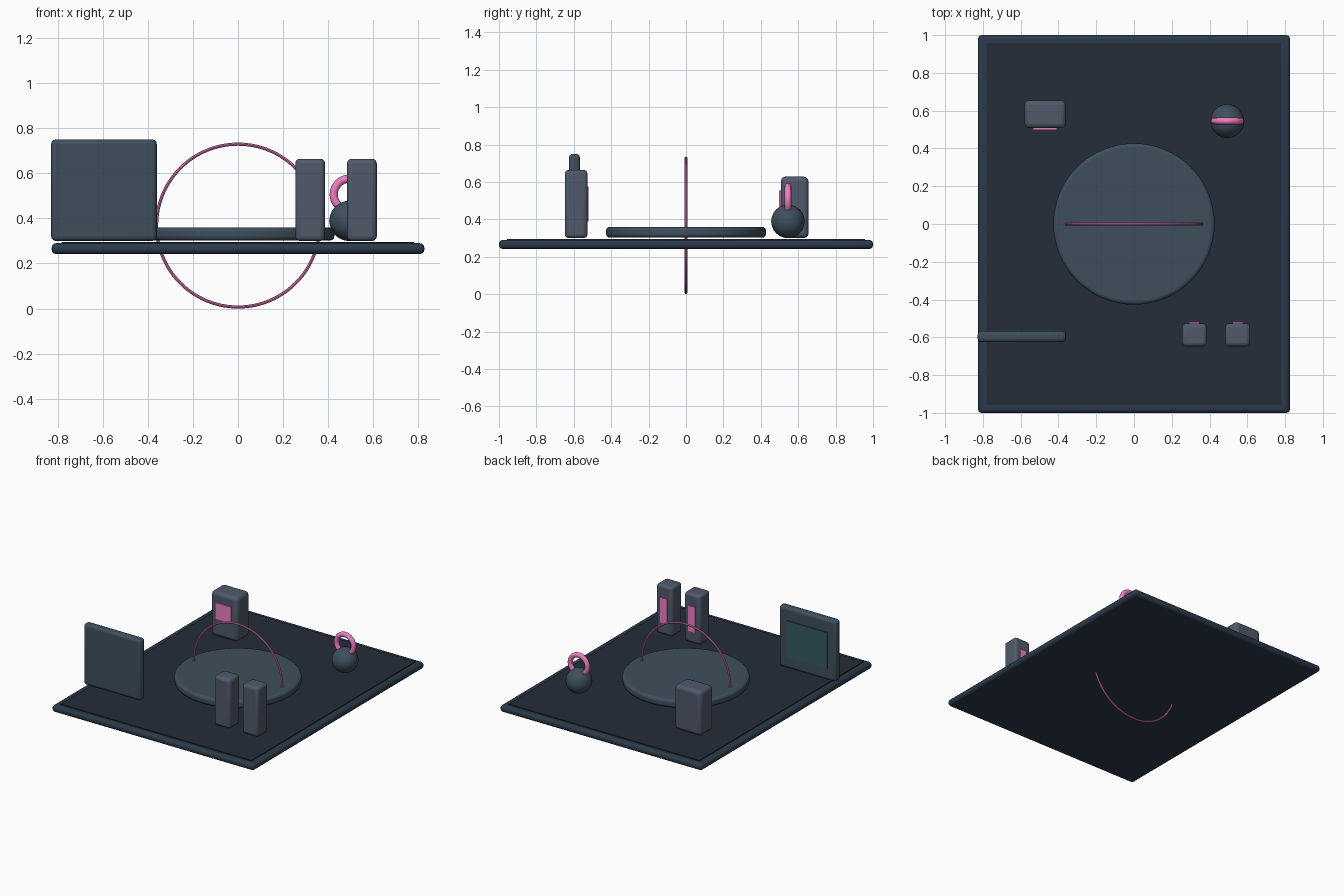
import bpy
import math

if "Cube" in bpy.data.objects:
    bpy.data.objects.remove(bpy.data.objects["Cube"])


def mat(name, hexcol):
    m = bpy.data.materials.new(name)
    srgb = [int(hexcol[i:i + 2], 16) / 255 for i in (0, 2, 4)]
    m.diffuse_color = [((c + 0.055) / 1.055) ** 2.4 for c in srgb] + [1]
    m.use_nodes = True
    m.node_tree.nodes["Principled BSDF"].inputs["Base Color"].default_value = m.diffuse_color
    return m


NAVY = mat("navy", "2B3A4A")
INK = mat("ink", "252D39")
SLATE = mat("slate", "3E4F5D")
GREY = mat("grey", "505A6B")
PINK = mat("pink", "F07FC3")
TEAL = mat("teal", "365961")


def finish(name, material, bevel=0.0):
    o = bpy.context.object
    o.name = name
    o.data.materials.append(material)
    if bevel:
        b = o.modifiers.new("rounded_edges", 'BEVEL')
        b.width = bevel
        b.segments = 3
        b.limit_method = 'ANGLE'
    bpy.ops.object.shade_smooth_by_angle(angle=math.radians(35))
    return o


def box(name, x, y, z, material, bevel=0.0):
    """Box from (min, max) pairs on each axis."""
    loc = [(a + b) / 2 for a, b in (x, y, z)]
    bpy.ops.mesh.primitive_cube_add(size=1, location=loc)
    o = bpy.context.object
    o.scale = [b - a for a, b in (x, y, z)]
    bpy.ops.object.transform_apply(location=False, rotation=False, scale=True)
    return finish(name, material, bevel)


def ring(name, loc, major, minor, segs, sides):
    """Upright ring facing the front."""
    bpy.ops.mesh.primitive_torus_add(
        location=loc, rotation=(math.pi / 2, 0, 0), major_radius=major,
        minor_radius=minor, major_segments=segs, minor_segments=sides)
    return finish(name, PINK)


# Floor slab with inset mat
box("floor_slab", (-0.826, 0.826), (-1, 1), (0.242, 0.29), NAVY, 0.02)
box("floor_mat", (-0.78, 0.78), (-0.957, 0.957), (0.27, 0.296), INK)

# Round platform with upright glowing hoop
bpy.ops.mesh.primitive_cylinder_add(vertices=64, radius=0.427, depth=0.058,
                                    location=(0, 0, 0.331))
finish("round_platform", SLATE, 0.018)
ring("hoop", (0, 0, 0.368), 0.361, 0.007, 96, 8)

# Screen, facing the platform
box("screen_frame", (-0.828, -0.36), (-0.626, -0.567), (0.30, 0.75), SLATE, 0.02)
box("screen_display", (-0.76, -0.432), (-0.572, -0.56), (0.388, 0.655), TEAL)

# Pair of lockers with light strips
for i, x in enumerate((0.32, 0.549)):
    box(f"locker_{i}", (x - 0.066, x + 0.066), (-0.648, -0.527), (0.30, 0.664), GREY, 0.02)
    box(f"locker_light_{i}", (x - 0.028, x + 0.028), (-0.532, -0.52), (0.388, 0.575), PINK)

# Dispenser with light panel
box("dispenser", (-0.579, -0.361), (0.507, 0.655), (0.30, 0.628), GREY, 0.025)
box("dispenser_light", (-0.536, -0.407), (0.498, 0.512), (0.43, 0.555), PINK)

# Kettlebell
bpy.ops.mesh.primitive_ico_sphere_add(subdivisions=3, radius=0.09,
                                      location=(0.494, 0.545, 0.389))
finish("kettlebell_ball", SLATE)
ring("kettlebell_handle", (0.494, 0.545, 0.506), 0.07, 0.018, 32, 12)
